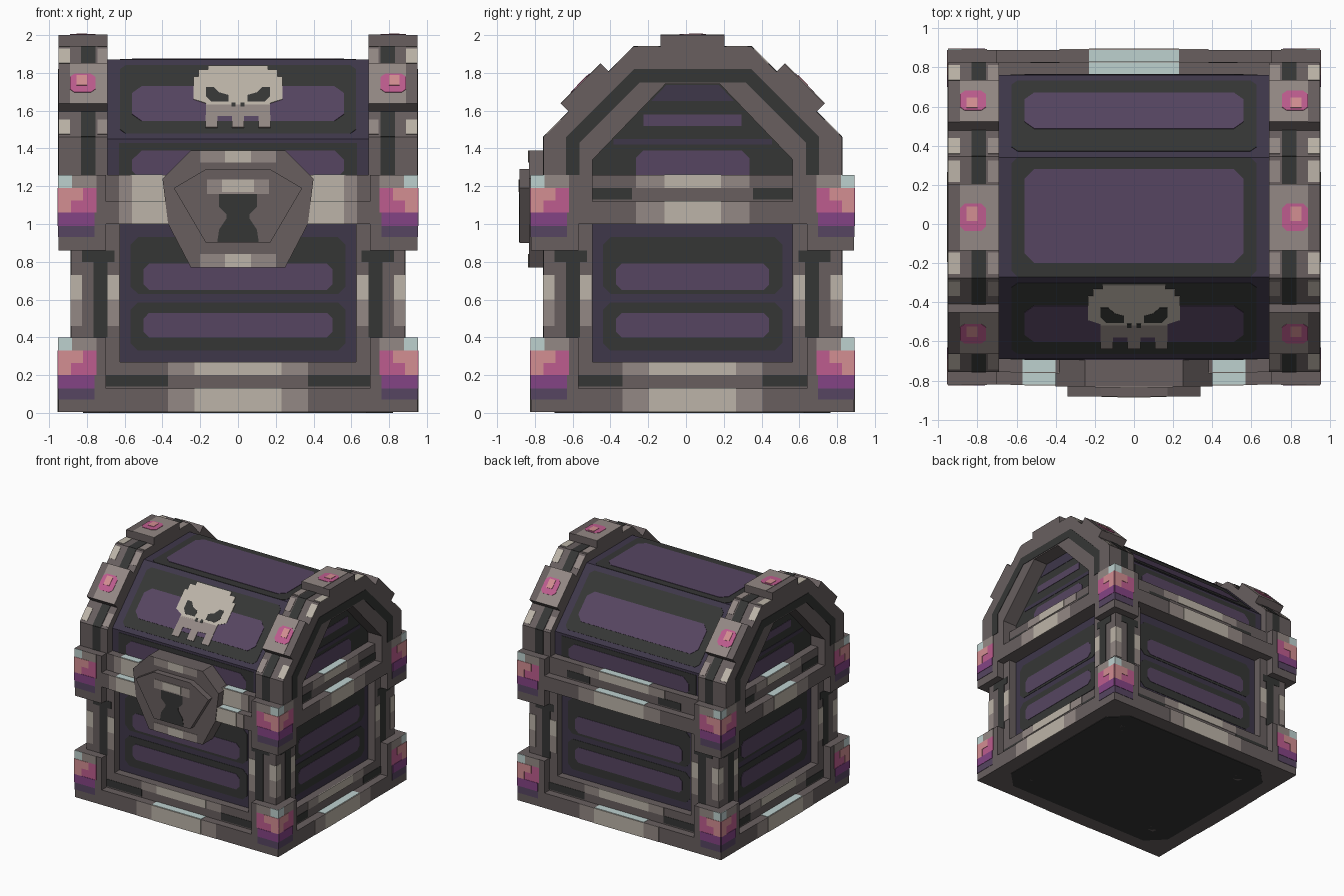
import bpy, bmesh, math
from mathutils import Matrix

if "Cube" in bpy.data.objects:
    bpy.data.objects.remove(bpy.data.objects["Cube"], do_unlink=True)

# ---------- palette (sRGB 0-255) ----------
PALETTE = {
    "charcoal": (53, 54, 53), "stone": (104, 95, 95), "warm_grey": (148, 137, 133),
    "bone": (188, 180, 168), "ice": (190, 209, 207), "plum": (86, 69, 97),
    "indigo": (62, 55, 74), "pink": (189, 92, 142), "salmon": (211, 142, 146),
    "violet": (132, 68, 133),
}
NAMES = list(PALETTE)
MATS = []
for name, rgb in PALETTE.items():
    lin = [((c / 255 + 0.055) / 1.055) ** 2.4 for c in rgb] + [1.0]
    m = bpy.data.materials.new(name)
    m.use_nodes = True
    m.diffuse_color = lin
    bsdf = m.node_tree.nodes["Principled BSDF"]
    bsdf.inputs["Base Color"].default_value = lin
    bsdf.inputs["Roughness"].default_value = 0.9
    MATS.append(m)

# ---------- helpers ----------
CY = 0.035                 # centre of the box in y
HX, HY = 0.95, 0.855       # half width, half depth
STEP = 0.065               # depth of one ledge
BOTTOM = 0.004
parts = {}


def side(k):
    """Frame (u along, v up, n out) of wall k: front, +x, back, -x."""
    base = Matrix(((1, 0, 0, 0), (0, 0, -1, 0), (0, 1, 0, 0), (0, 0, 0, 1)))
    return Matrix.Translation((0, CY, 0)) @ Matrix.Rotation(k * math.pi / 2, 4, 'Z') @ base


def slope(k, z, n, deg):
    """Frame of a face leaning inward from the line (z, n) on wall k."""
    return side(k) @ Matrix.Translation((0, z, n)) @ Matrix.Rotation(-math.radians(deg), 4, 'X')


def prism(part, color, frame, pts, n0, n1):
    bm = parts.setdefault(part, bmesh.new())
    lo = [bm.verts.new(frame @ Matrix.Translation((u, v, n0)).translation) for u, v in pts]
    hi = [bm.verts.new(frame @ Matrix.Translation((u, v, n1)).translation) for u, v in pts]
    faces = [bm.faces.new(lo[::-1]), bm.faces.new(hi)]
    for i in range(len(pts)):
        j = (i + 1) % len(pts)
        faces.append(bm.faces.new((lo[i], lo[j], hi[j], hi[i])))
    for f in faces:
        f.material_index = NAMES.index(color)


def rect(u0, u1, v0, v1, cut=0.0):
    if not cut:
        return [(u0, v0), (u1, v0), (u1, v1), (u0, v1)]
    return [(u0 + cut, v0), (u1 - cut, v0), (u1, v0 + cut), (u1, v1 - cut),
            (u1 - cut, v1), (u0 + cut, v1), (u0, v1 - cut), (u0, v0 + cut)]


def sym(half):
    """Close a right-hand outline by mirroring it in u."""
    return half + [(-u, v) for u, v in reversed(half)]


def paint(part, color, frame, pts, n, level=1, both=False):
    """Thin plate on a face; both also adds its mirror image in u."""
    prism(part, color, frame, pts, n - 0.001, n + 0.003 * level)
    if both:
        prism(part, color, frame, [(-u, v) for u, v in pts], n - 0.001, n + 0.003 * level)


def box(part, color, x0, x1, y0, y1, z0, z1):
    prism(part, color, Matrix.Translation((0, CY, 0)), rect(x0, x1, y0, y1), z0, z1)


def slab(part, color, inset, z0, z1):
    box(part, color, -HX + inset, HX - inset, -HY + inset, HY - inset, z0, z1)


# ---------- box body ----------
slab("body_panels", "indigo", 2 * STEP, 0.1, 1.1)
slab("base_beam", "stone", 0, BOTTOM, 0.13)
slab("base_sill", "stone", STEP, 0.13, 0.27)
slab("rim_beam", "stone", 0, 1.0, 1.12)
slab("rim_sill", "stone", STEP, 1.12, 1.26)
for sx in (1, -1):
    for sy in (1, -1):
        def corner(part, ins, w, z0, z1):
            xs = sorted((sx * (HX - ins), sx * (HX - ins - w)))
            ys = sorted((sy * (HY - ins), sy * (HY - ins - w)))
            box(part, "stone", *xs, *ys, z0, z1)
        corner("corner_posts", STEP, 0.26, 0.13, 1.1)
        corner("corner_blocks", 0, 0.25, BOTTOM, 0.4)
        corner("corner_blocks", 0, 0.25, 0.86, 1.26)

# ---------- underside ----------
under = Matrix.Translation((0, CY, 0))
paint("floor", "charcoal", under, rect(-0.82, 0.82, -0.73, 0.73, 0.14), 0.001)
for sx in (1, -1):
    for sy in (1, -1):
        x, y = sx * 0.62, sy * 0.53
        prism("floor", "stone", under, rect(x - 0.04, x + 0.04, y - 0.04, y + 0.04, 0.02), 0, 0.003)

# ---------- painted walls ----------
for k in range(4):
    f = side(k)
    W, D = (HX, HY) if k % 2 == 0 else (HY, HX)
    # recessed panel with two bars
    p, n = W - 0.32, D - 2 * STEP
    for v0, v1, b0, b1 in ((0.33, 0.585, 0.40, 0.53), (0.63, 0.93, 0.65, 0.79)):
        paint("panel_bars", "charcoal", f, rect(-p + 0.06, p - 0.06, v0, v1, 0.04), n)
        paint("panel_bars", "plum", f, rect(-p + 0.13, p - 0.13, b0, b1, 0.03), n, 2)
    # base beam and sill
    for color, w, lev in (("warm_grey", 0.37, 1), ("bone", 0.23, 2)):
        paint("beam_trim", color, f, rect(-w, w, BOTTOM, 0.13), D, lev)
        paint("beam_trim", color, f, rect(-w, w, 0.2, 0.27), D - STEP, lev)
    paint("beam_trim", "charcoal", f, rect(0.37, W - 0.25, 0.14, 0.2), D - STEP, 1, True)
    paint("beam_trim", "ice", slope(k, 0.13, D, 90), rect(-0.23, 0.23, 0, STEP), 0)
    # rim beam and sill
    if k == 0:
        for color, a, b, lev in (("warm_grey", 0.35, 0.63, 1), ("bone", 0.35, 0.56, 2)):
            paint("beam_trim", color, f, rect(a, b, 1.0, 1.12), D, lev, True)
            paint("beam_trim", color, f, rect(a, b, 1.12, 1.26), D - STEP, lev, True)
        ice = (0.4, 0.57)
    else:
        for color, w, lev in (("warm_grey", 0.30, 1), ("bone", 0.15, 2)):
            w += 0.08 if k == 2 else 0
            paint("beam_trim", color, f, rect(-w, w, 1.0, 1.12), D, lev)
            paint("beam_trim", color, f, rect(-w, w, 1.19, 1.26), D - STEP, lev)
        paint("beam_trim", "charcoal", f, rect(0.32, 0.53, 1.13, 1.19), D - STEP, 1, True)
        ice = (0, 0.23 if k == 2 else 0.15)
    for z, d in ((1.12, D), (1.26, D - STEP)):
        paint("beam_trim", "ice", slope(k, z, d, 90), rect(*ice, 0, STEP), 0, 1, True)
    # corner posts
    e, n = W - STEP, D - STEP
    paint("post_trim", "charcoal", f, rect(e - 0.195, e - 0.12, 0.4, 0.86), n, 1, True)
    paint("post_trim", "charcoal", f, rect(e - 0.23, e - 0.06, 0.8, 0.86), n, 1, True)
    for a, b in ((e - 0.06, e), (e - 0.255, e - 0.195)):
        paint("post_trim", "warm_grey", f, rect(a, b, 0.46, 0.6), n, 1, True)
        paint("post_trim", "bone", f, rect(a, b, 0.6, 0.73), n, 1, True)
    # gem-like corner blocks
    for z in (0, 0.86):
        for color, a, b, v0, v1, lev in (
                ("plum", 0, 0.19, 0.07, 0.2, 1), ("violet", 0, 0.13, 0.13, 0.2, 2),
                ("violet", 0.13, 0.19, 0.13, 0.2, 2), ("pink", 0, 0.2, 0.2, 0.33, 1),
                ("salmon", 0, 0.13, 0.265, 0.33, 2), ("salmon", 0, 0.065, 0.2, 0.265, 2),
                ("ice", 0, 0.07, 0.33, 0.4, 1), ("warm_grey", 0.07, 0.2, 0.33, 0.4, 1)):
            paint("corner_gems", color, f, rect(W - b, W - a, z + v0, z + v1), D, lev, True)

# ---------- lid ----------
lid = sym([(0.725, 1.2), (0.725, 1.45), (0.305, 1.87)])
gable = sym([(0.53, 1.12), (0.53, 1.34), (0.145, 1.74)])
arch = sym([(0.53, 1.12), (0.79, 1.12), (0.79, 1.46), (0.31, 1.94)])
arch += sym([(-0.53, 1.12), (-0.53, 1.34), (-0.145, 1.74)])
groove = sym([(0.60, 1.26), (0.67, 1.26), (0.67, 1.46), (0.31, 1.82)])
groove += sym([(-0.60, 1.26), (-0.60, 1.43), (-0.28, 1.75)])
prism("lid_shell", "indigo", side(1), lid, -0.7, 0.7)
prism("lid_gables", "charcoal", side(1), gable, -0.82, 0.82)
for k in (1, 3):
    f = side(k)
    prism("lid_arches", "stone", f, arch, 0.69, HX)
    paint("arch_trim", "charcoal", f, groove, HX)
    paint("gable_bars", "plum", f, rect(-0.30, 0.30, 1.22, 1.39, 0.04), 0.82)
    paint("gable_bars", "plum", f, rect(-0.26, 0.26, 1.52, 1.58), 0.82)
    paint("gable_bars", "indigo", f, sym([(0.22, 1.65), (0.14, 1.735)]), 0.82)
    paint("gable_bars", "indigo", f, rect(-0.42, 0.42, 1.42, 1.45), 0.82)

# lid faces: vertical strips, slopes and top
for k in (0, 2):
    paint("lid_bars", "charcoal", side(k), rect(-0.63, 0.63, 1.26, 1.43), 0.725)
    paint("lid_bars", "plum", side(k), rect(-0.56, 0.56, 1.23, 1.39, 0.05), 0.725, 2)
lid_faces = [(slope(0, 1.45, 0.725, 45), 0.04, 0.55, 0.13, 0.39),
             (slope(2, 1.45, 0.725, 45), 0.04, 0.55, 0.13, 0.39),
             (slope(0, 1.87, 0.305, 90), 0.0, 0.61, 0.07, 0.55)]
for f, c0, c1, b0, b1 in lid_faces:
    paint("lid_bars", "charcoal", f, rect(-0.625, 0.625, c0, c1, 0.03), 0)
    paint("lid_bars", "plum", f, rect(-0.56, 0.56, b0, b1, 0.05), 0, 2)

# arch outer faces with raised studs
for f, length, stud, half in ((slope(0, 1.46, 0.79, 45), 0.68, 0.34, 0.15),
                              (slope(2, 1.46, 0.79, 45), 0.68, 0.34, 0.15),
                              (slope(0, 1.94, 0.31, 90), 0.62, 0.31, 0.17)):
    paint("arch_trim", "charcoal", f, rect(0.755, 0.83, 0, length), 0, 1, True)
    for v0 in (0.02, length - 0.13):
        for a, b, color in ((0.69, 0.745, "warm_grey"), (0.89, 0.95, "bone")):
            paint("arch_trim", color, f, rect(a, b, v0, v0 + 0.11), 0, 1, True)
    for s in (1, -1):
        r = [(s * u, v) for u, v in rect(0.69, 0.95, stud - half, stud + half)]
        prism("arch_studs", "stone", f, r, -0.01, 0.06)
    paint("stud_gems", "warm_grey", f, rect(0.69, 0.89, stud - half, stud + half), 0.06, 1, True)
    paint("stud_gems", "pink", f, rect(0.755, 0.89, stud - 0.07, stud + 0.07, 0.025), 0.06, 2, True)
    paint("stud_gems", "salmon", f, rect(0.80, 0.855, stud - 0.02, stud + 0.055), 0.06, 3, True)
for k in (0, 2):
    paint("arch_trim", "charcoal", side(k), rect(0.755, 0.83, 1.26, 1.46), 0.79, 1, True)

# ---------- skull emblem on the front slope ----------
f = lid_faces[0][0]
skull = sym([(0.17, 0.23), (0.17, 0.26), (0.235, 0.29), (0.235, 0.46), (0.21, 0.46),
             (0.21, 0.51), (0.16, 0.51), (0.16, 0.54)])
paint("skull", "bone", f, skull, 0, 3)
paint("skull", "warm_grey", f, rect(-0.17, 0.17, 0.165, 0.25), 0, 3)
for u in (-0.14, 0, 0.14):
    paint("skull", "warm_grey", f, rect(u - 0.032, u + 0.032, 0.08, 0.17), 0, 3)
eye = [(0.05, 0.27), (0.14, 0.27), (0.17, 0.31), (0.17, 0.38), (0.13, 0.38), (0.10, 0.34), (0.05, 0.32)]
paint("skull_eyes", "charcoal", f, eye, 0.007, 1, True)
paint("skull_eyes", "charcoal", f, rect(0.012, 0.035, 0.235, 0.265), 0.007, 1, True)

# ---------- latch ----------
f = side(0)
prism("latch_back", "stone", f, sym([(0.25, 0.77), (0.37, 1.0), (0.40, 1.24), (0.25, 1.39)]), 0.70, 0.866)
prism("latch_plate", "stone", f, sym([(0.17, 0.9), (0.34, 1.19), (0.17, 1.29)]), 0.85, 0.916)
for v0, v1 in ((0.77, 0.84), (1.325, 1.39)):
    paint("latch_trim", "warm_grey", f, rect(-0.2, 0.2, v0, v1), 0.866)
    paint("latch_trim", "bone", f, rect(-0.07, 0.07, v0, v1), 0.866, 2)
paint("latch_trim", "warm_grey", f, rect(-0.165, 0.165, 1.16, 1.235), 0.916)
paint("latch_trim", "bone", f, rect(-0.085, 0.085, 1.17, 1.235), 0.916, 2)
paint("keyhole", "charcoal", f, sym([(0.11, 0.905), (0.10, 0.97), (0.06, 1.03), (0.06, 1.05),
                                     (0.10, 1.09), (0.10, 1.16)]), 0.916)

# ---------- make the objects ----------
for name, bm in parts.items():
    bmesh.ops.recalc_face_normals(bm, faces=bm.faces[:])
    me = bpy.data.meshes.new(name)
    bm.to_mesh(me)
    bm.free()
    for m in MATS:
        me.materials.append(m)
    bpy.context.collection.objects.link(bpy.data.objects.new(name, me))
